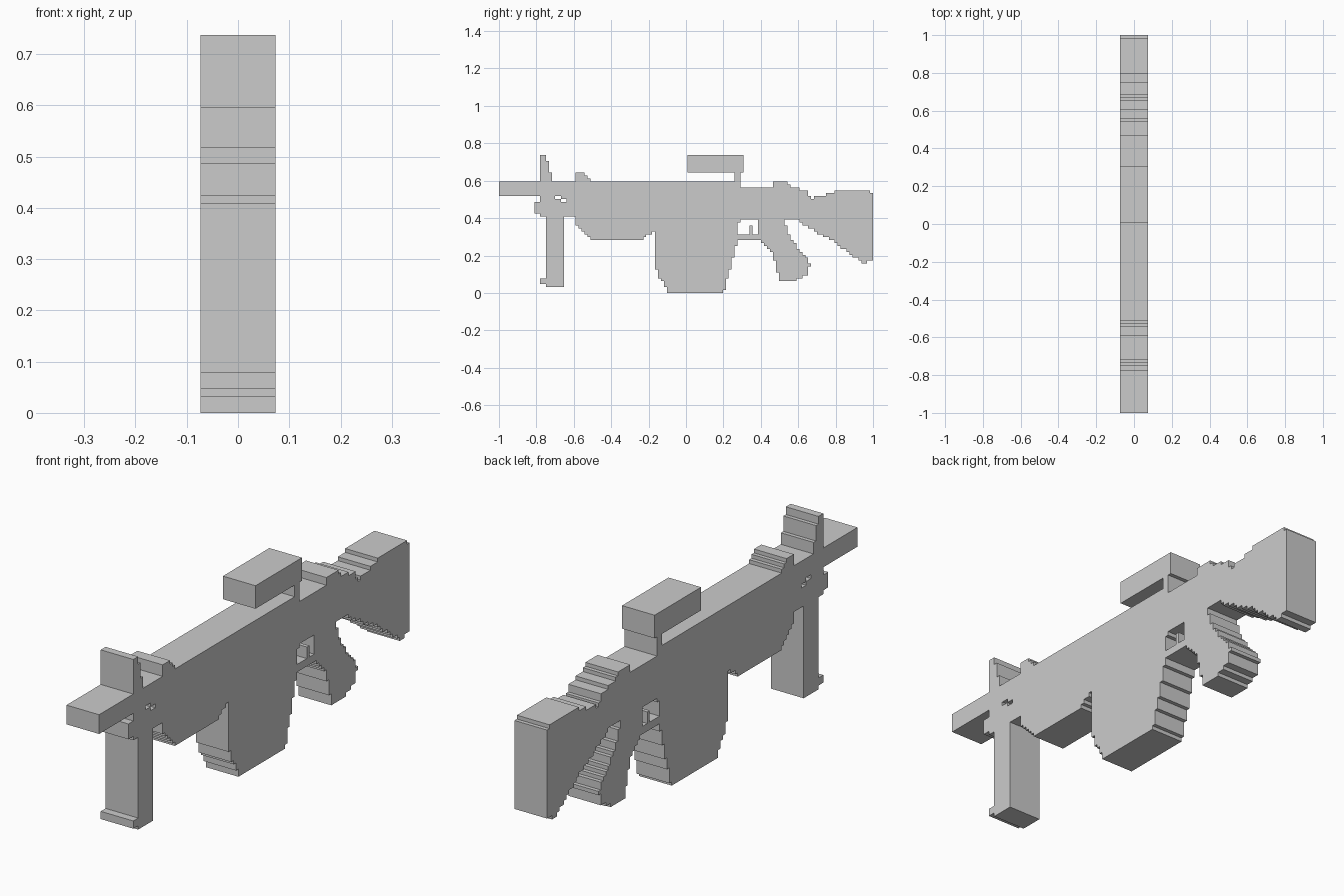
import bpy, bmesh, math

if "Cube" in bpy.data.objects:
    bpy.data.objects.remove(bpy.data.objects["Cube"])

NY, NZ = 127, 47                  # stepped grid cells along y and z
CY, CZ = 2 / NY, 0.737 / NZ
HALF = 0.0735                     # half thickness in x
solid, owned = set(), {}          # cells filled so far, cells of each part


def inside(y, z, poly):
    hit = False
    for (y0, z0), (y1, z1) in zip(poly, poly[1:] + poly[:1]):
        if (z0 > z) != (z1 > z) and y < y0 + (z - z0) * (y1 - y0) / (z1 - z0):
            hit = not hit
    return hit


def cells(poly):
    return {(i, k) for i in range(NY) for k in range(NZ)
            if inside(-1 + (i + .5) * CY, (k + .5) * CZ, poly)}


def box(y0, y1, z0, z1):
    return [(y0, z0), (y1, z0), (y1, z1), (y0, z1)]


def part(name, *profiles):
    """Claim the free grid cells under the (y, z) side profiles."""
    owned[name] = set().union(*map(cells, profiles)) - solid - openings
    solid.update(owned[name])


def build(name, own):
    """Slab of grid cells, with walls only where the whole model ends."""
    bm = bmesh.new()
    cache = {}

    def vert(s, i, k):
        if (s, i, k) not in cache:
            cache[s, i, k] = bm.verts.new((s * HALF, -1 + i * CY, k * CZ))
        return cache[s, i, k]

    for i, k in own:
        ring = box(i, i + 1, k, k + 1)
        bm.faces.new([vert(1, *p) for p in ring])
        bm.faces.new([vert(-1, *p) for p in reversed(ring)])
        for n, (di, dk) in enumerate([(0, -1), (1, 0), (0, 1), (-1, 0)]):
            if (i + di, k + dk) not in solid:
                a, b = ring[n], ring[(n + 1) % 4]
                bm.faces.new([vert(1, *b), vert(1, *a), vert(-1, *a), vert(-1, *b)])
    # Merge the coplanar cells into clean flat faces
    bmesh.ops.dissolve_limit(bm, angle_limit=math.radians(1), verts=bm.verts[:], edges=bm.edges[:])
    bmesh.ops.triangulate(bm, faces=[f for f in bm.faces if len(f.verts) > 4])
    mesh = bpy.data.meshes.new(name)
    bm.to_mesh(mesh)
    bm.free()
    bpy.context.collection.objects.link(bpy.data.objects.new(name, mesh))


# Small slots behind the foregrip
openings = cells(box(-.706, -.675, .505, .521)) | cells(box(-.675, -.642, .49, .505))

# Front end: barrel, sight post and vertical grip
part("barrel", box(-1, -.58, .525, .6))
part("front_sight", [(-.785, .59), (-.782, .737), (-.752, .737), (-.706, .59)])
part("foregrip_clamp", box(-.785, -.58, .41, .53), box(-.815, -.785, .43, .49))
part("foregrip", box(-.75, -.655, .036, .42), box(-.785, -.65, .05, .08))

# Body with rounded-off front underside, and its rear block and sight
part("receiver", [(-.595, .645), (-.55, .645), (-.515, .6), (.3, .6), (.28, .325),
                  (-.18, .325), (-.23, .288), (-.5, .28), (-.595, .38)])
part("rear_receiver", box(.28, .6, .385, .568))
part("rear_sight", [(.445, .56), (.485, .602), (.54, .602), (.565, .56)])
part("magazine", [(-.172, .33), (-.156, .11), (-.09, 0), (.2, 0), (.28, .29), (.28, .33)])
part("scope", box(.015, .31, .65, .737))
part("scope_mount", box(.262, .295, .56, .65))

# Rear end: pistol grip, trigger guard, trigger and stock
part("pistol_grip", [(.38, .29), (.39, .39), (.525, .39), (.555, .3), (.665, .155),
                     (.655, .105), (.59, .068), (.5, .068), (.46, .22)])
part("trigger_guard", box(.28, .4, .29, .306))
part("trigger", box(.338, .356, .3, .36))
part("stock", [(.59, .555), (.64, .555), (.67, .505), (.84, .553), (.97, .553), (1, .52),
               (1, .18), (.95, .155), (.78, .28), (.59, .39)])

for name, own in owned.items():
    build(name, own)
